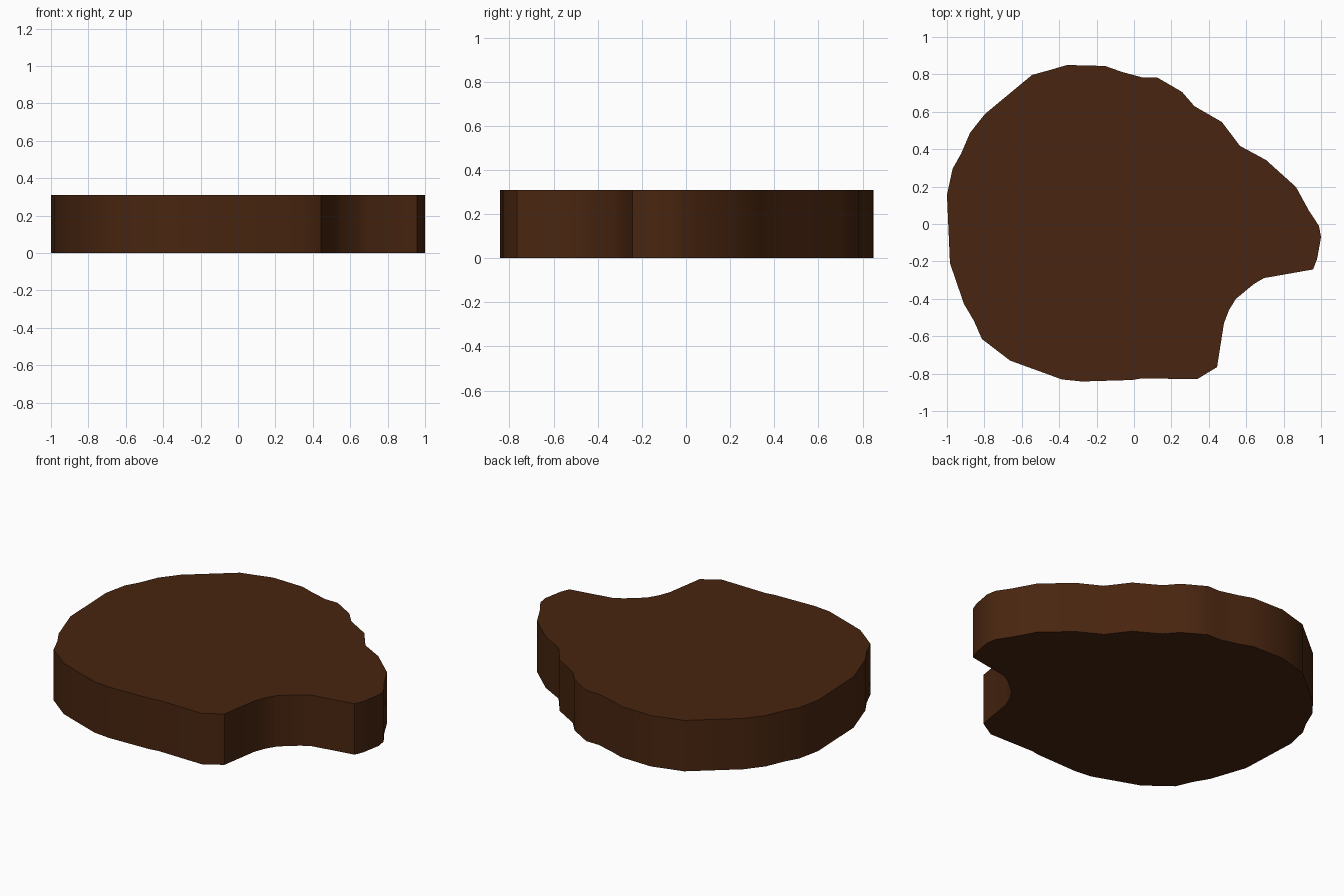
import bpy, bmesh, math

if "Cube" in bpy.data.objects:
    bpy.data.objects.remove(bpy.data.objects["Cube"])

HEIGHT = 0.31

# Outline of the bitten cookie slab, clockwise from the left side
OUTLINE = [
    (-1, .155), (-.97, .295), (-.925, .375), (-.877, .487), (-.797, .588),
    (-.668, .695), (-.545, .797), (-.45, .823), (-.358, .85), (-.155, .845),
    (-.064, .813), (.043, .784), (.123, .784), (.257, .706), (.323, .63),
    (.47, .545), (.567, .417), (.706, .342), (.866, .198), (.936, .07),
    (.989, -.01), (1, -.07), (.979, -.187), (.957, -.243),
    # bite
    (.695, -.289), (.642, -.32), (.545, -.40), (.508, -.46), (.481, -.53), (.444, -.765),
    # front and left rim
    (.337, -.83), (.043, -.825), (-.01, -.834), (-.278, -.842), (-.385, -.831),
    (-.663, -.73), (-.813, -.615), (-.856, -.517), (-.909, -.428), (-.984, -.209),
]

# Dark brown material
brown = bpy.data.materials.new("dark brown")
brown.diffuse_color = (0.065, 0.0185, 0.005, 1)
brown.use_nodes = True
brown.node_tree.nodes["Principled BSDF"].inputs["Base Color"].default_value = brown.diffuse_color

# Slab: flat outline extruded straight up
bm = bmesh.new()
base = bm.faces.new([bm.verts.new((x, y, 0)) for x, y in OUTLINE])
top = bmesh.ops.extrude_face_region(bm, geom=[base], use_keep_orig=True)
verts = [g for g in top["geom"] if isinstance(g, bmesh.types.BMVert)]
bmesh.ops.translate(bm, verts=verts, vec=(0, 0, HEIGHT))
bmesh.ops.recalc_face_normals(bm, faces=bm.faces)
mesh = bpy.data.meshes.new("bitten_slab")
bm.to_mesh(mesh)
bm.free()
mesh.materials.append(brown)
slab = bpy.data.objects.new("bitten_slab", mesh)
bpy.context.collection.objects.link(slab)

# Smooth rim with crisp top and bottom edges
bpy.context.view_layer.objects.active = slab
slab.select_set(True)
bpy.ops.object.shade_smooth_by_angle(angle=math.radians(40))
